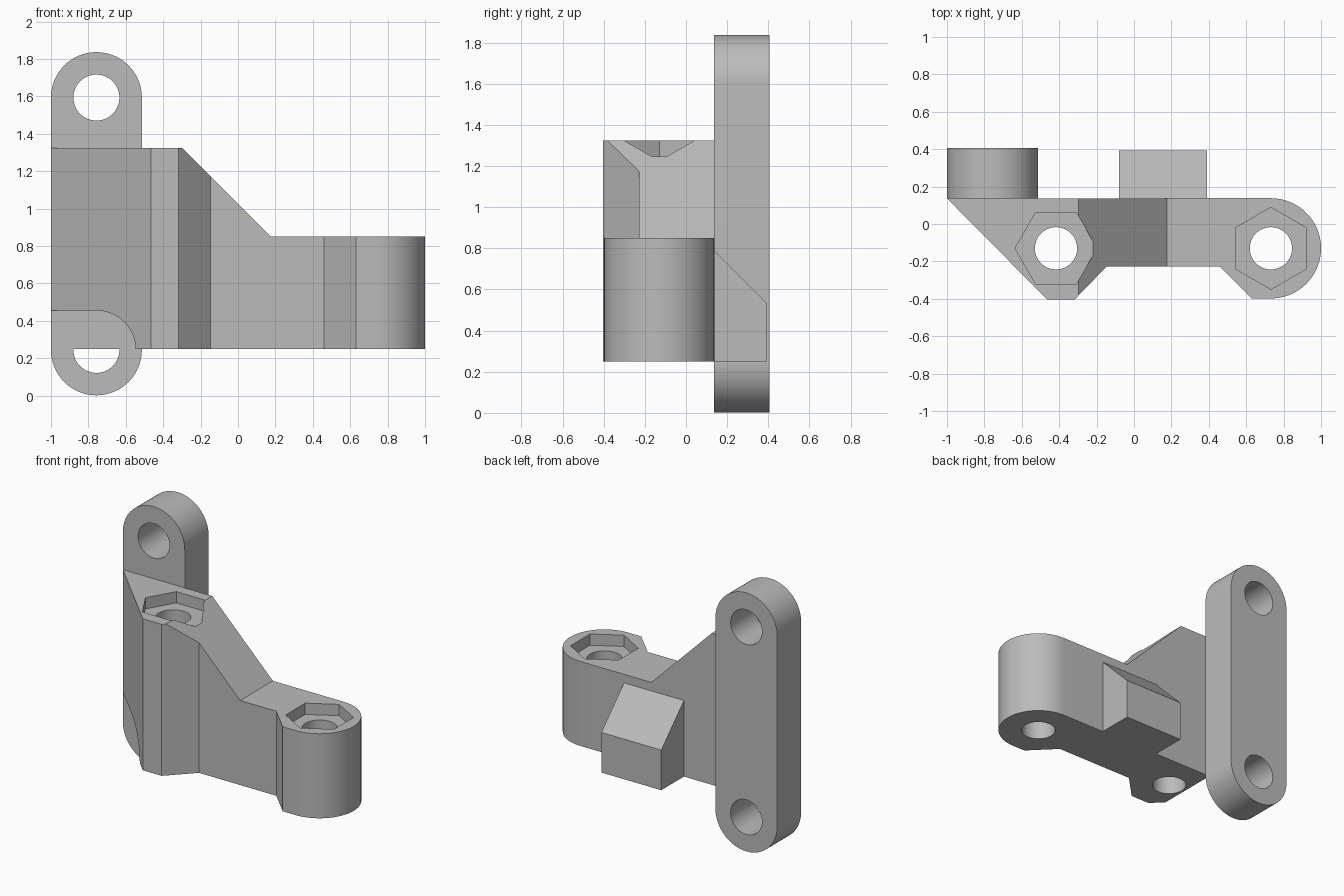
import bpy
import bmesh
from math import cos, sin, pi, radians
from mathutils import Vector

cube = bpy.data.objects.get("Cube")
if cube:
    bpy.data.objects.remove(cube, do_unlink=True)

grey = bpy.data.materials.new("light grey")
grey.use_nodes = True
colour = (0.5, 0.5, 0.5, 1)
grey.diffuse_color = colour
grey.node_tree.nodes["Principled BSDF"].inputs["Base Color"].default_value = colour


def arc(cx, cy, r, start, end, n=32):
    """Points on an arc, angles in degrees."""
    steps = [radians(start + (end - start) * i / n) for i in range(n + 1)]
    return [(cx + r * cos(a), cy + r * sin(a)) for a in steps]


def ring(cx, cy, r, n=64, turn=0):
    return arc(cx, cy, r, turn, turn + 360, n)[:-1]


def prism(name, points, axis, low, high):
    """Extrude a closed outline along an axis; the outline uses the other two axes in order."""
    def place(p, d):
        return Vector({"x": (d, *p), "y": (p[0], d, p[1]), "z": (*p, d)}[axis])
    bm = bmesh.new()
    face = bm.faces.new([bm.verts.new(place(p, low)) for p in points])
    grown = bmesh.ops.extrude_face_region(bm, geom=[face])["geom"]
    bmesh.ops.translate(bm, verts=[g for g in grown if isinstance(g, bmesh.types.BMVert)],
                        vec=place((0, 0), high - low))
    bmesh.ops.recalc_face_normals(bm, faces=bm.faces)
    mesh = bpy.data.meshes.new(name)
    bm.to_mesh(mesh)
    bm.free()
    mesh.materials.append(grey)
    ob = bpy.data.objects.new(name, mesh)
    bpy.context.scene.collection.objects.link(ob)
    return ob


def combine(ob, other, operation):
    """Apply a boolean and discard the second object."""
    mod = ob.modifiers.new("boolean", "BOOLEAN")
    mod.operation, mod.object, mod.solver = operation, other, "EXACT"
    bpy.context.view_layer.update()
    result = bpy.data.meshes.new_from_object(
        ob.evaluated_get(bpy.context.evaluated_depsgraph_get()))
    ob.modifiers.clear()
    ob.data = result
    bpy.data.objects.remove(other, do_unlink=True)


BACK, FRONT, BASE, TOP, STEP = 0.137, -0.4, 0.25, 1.325, 0.85
PLATE_X, LOW_Z, HIGH_Z = -0.757, 0.245, 1.594
BOSS_X, SOCKET_X, HOLE_Y = 0.732, -0.417, -0.13
RADIUS = 0.268

# Main arm, extruded upward from its plan outline
outline = [(-1, BACK)] + [(-0.465, FRONT - 0.003), (-0.317, FRONT - 0.003),
                          (-0.147, -0.228), (0.46, -0.228), (0.63, HOLE_Y - RADIUS)]
outline += arc(BOSS_X, HOLE_Y, RADIUS, -90, 90)
bracket = prism("bracket", outline, "z", BASE, TOP)

# Sloped step down to the outer boss
step = [(-0.298, TOP), (0.177, STEP), (1.2, STEP), (1.2, 1.6), (-0.298, 1.6)]
combine(bracket, prism("step_cutter", step, "y", -1, 1), "DIFFERENCE")

# Clearance for the lower plate screw
clearance = [(-1.2, 0), (PLATE_X + 0.21, 0)] + arc(PLATE_X, LOW_Z, 0.21, 0, 90) + [(-1.2, LOW_Z + 0.21)]
combine(bracket, prism("clearance_cutter", clearance, "y", -1, BACK), "DIFFERENCE")

# Vertical bolt holes with hexagonal nut pockets
for x, top, turn in ((SOCKET_X, TOP, 0), (BOSS_X, STEP, 30)):
    combine(bracket, prism("bolt_cutter", ring(x, HOLE_Y, 0.113), "z", 0, 2), "DIFFERENCE")
    combine(bracket, prism("nut_cutter", ring(x, HOLE_Y, 0.219, 6, turn), "z", top - 0.08, 2), "DIFFERENCE")

# Wedge-topped block on the back
wedge = [(0, BASE), (0.392, BASE), (0.392, 0.535), (BACK, 0.79), (0, 0.79)]
combine(bracket, prism("back_block", wedge, "x", -0.08, 0.39), "UNION")

# Rounded mounting plate with two screw holes
slot = arc(PLATE_X, HIGH_Z, 0.243, 0, 180) + arc(PLATE_X, LOW_Z, 0.243, 180, 360)
plate = prism("mounting_plate", slot, "y", BACK, 0.405)
for z in (LOW_Z, HIGH_Z):
    combine(plate, prism("screw_cutter", ring(PLATE_X, z, 0.123), "y", -1, 1), "DIFFERENCE")

# Smooth the curved walls, keep the edges sharp
bpy.ops.object.select_all(action="DESELECT")
for ob in (bracket, plate):
    ob.select_set(True)
bpy.context.view_layer.objects.active = bracket
bpy.ops.object.shade_smooth_by_angle(angle=radians(25))
